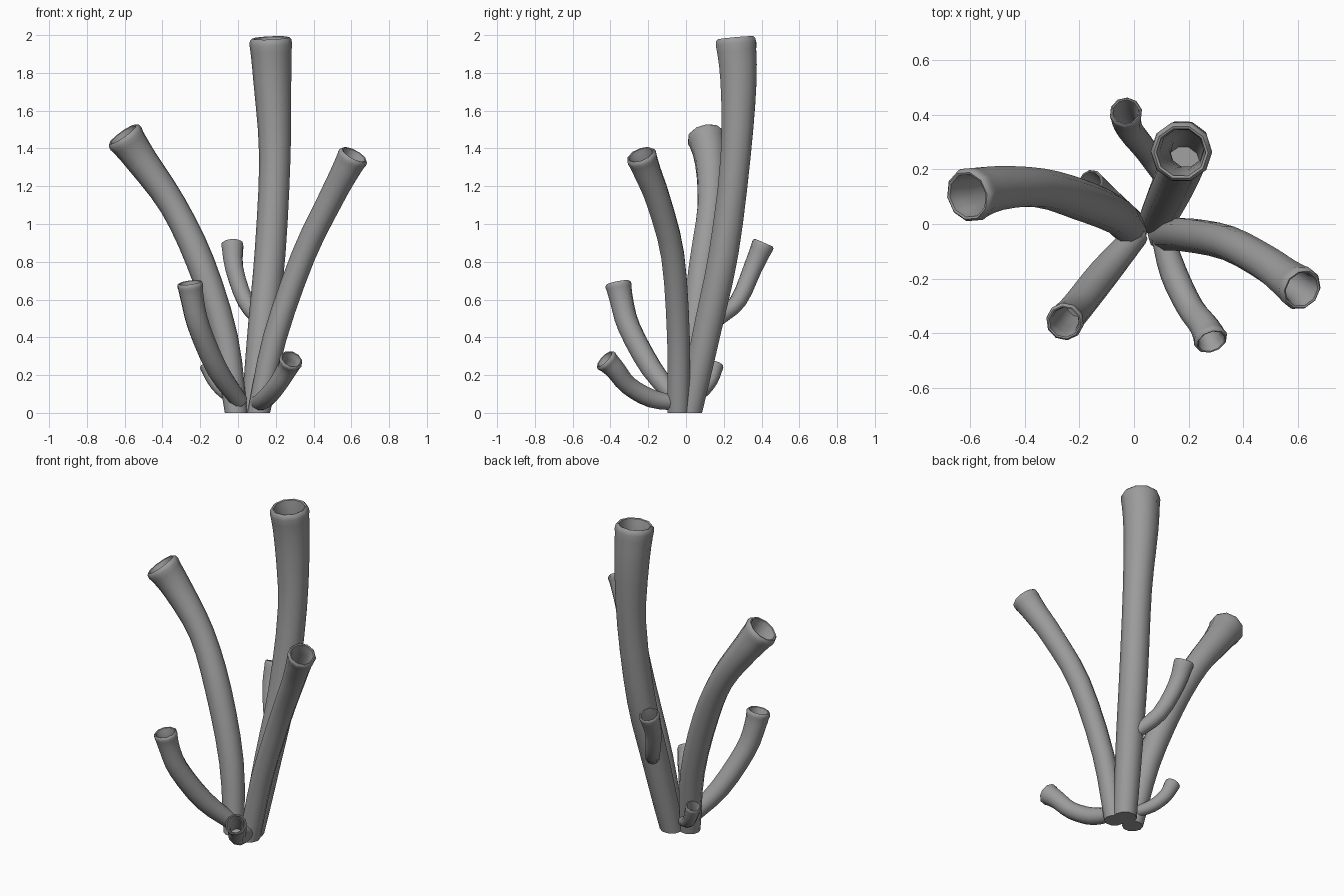
import bpy
import bmesh
from math import cos, sin, tau
from mathutils import Vector

if "Cube" in bpy.data.objects:
    bpy.data.objects.remove(bpy.data.objects["Cube"], do_unlink=True)

SIDES = 10
STEPS = 3

grey = bpy.data.materials.new("sponge grey")
grey.use_nodes = True
grey.diffuse_color = (0.33, 0.33, 0.33, 1)
grey.node_tree.nodes["Principled BSDF"].inputs["Base Color"].default_value = (0.33, 0.33, 0.33, 1)


def smooth_path(points):
    """Rounded path through (x, y, z, radius) points."""
    p = [Vector(q) for q in points]
    p = [2 * p[0] - p[1]] + p + [2 * p[-1] - p[-2]]
    path = []
    for a, b, c, d in zip(p, p[1:], p[2:], p[3:]):
        for i in range(STEPS):
            t = i / STEPS
            path.append(0.5 * (2 * b + (c - a) * t + (2 * a - 5 * b + 4 * c - d) * t ** 2
                               + (3 * b - a - 3 * c + d) * t ** 3))
    path.append(p[-2])
    return [q.to_3d() for q in path], [q.w for q in path]


def tube(name, points):
    """Flared tube with a rounded lip and a deep hollow that follows its path."""
    centres, radii = smooth_path(points)
    last = len(centres) - 1
    tangents = [(centres[min(i + 1, last)] - centres[max(i - 1, 0)]).normalized()
                for i in range(last + 1)]
    if centres[0].z == 0:
        tangents[0] = Vector((0, 0, 1))
    tip, axis, r = centres[-1], tangents[-1], radii[-1]
    outer = [ring for ring in zip(centres, tangents, radii)
             if (ring[0] - tip).length > 0.4 * r]
    rings = list(outer)
    # Lip
    for drop, scale in ((0.28, 1), (0.1, 0.97), (0, 0.88), (0.03, 0.8), (0.3, 0.76)):
        rings.append((tip - axis * r * drop, axis, r * scale))
    # Inner wall, down to a floor halfway along the tube
    for centre, direction, radius in reversed(outer[len(outer) // 2:]):
        rings.append((centre, direction, radius * 0.74))

    bm = bmesh.new()
    side = Vector((1, 0, 0))
    loops = []
    for centre, direction, radius in rings:
        side = (side - direction * side.dot(direction)).normalized()
        other = direction.cross(side)
        loops.append([bm.verts.new(centre + radius * (side * cos(tau * k / SIDES)
                                                      + other * sin(tau * k / SIDES)))
                      for k in range(SIDES)])
    for low, high in zip(loops, loops[1:]):
        for k in range(SIDES):
            n = (k + 1) % SIDES
            bm.faces.new((low[k], low[n], high[n], high[k]))
    bm.faces.new(loops[0][::-1])
    bm.faces.new(loops[-1])
    mesh = bpy.data.meshes.new(name)
    bm.to_mesh(mesh)
    bm.free()
    mesh.materials.append(grey)
    obj = bpy.data.objects.new(name, mesh)
    bpy.context.collection.objects.link(obj)
    bpy.ops.object.select_all(action='DESELECT')
    obj.select_set(True)
    bpy.context.view_layer.objects.active = obj
    bpy.ops.object.shade_smooth_by_angle(angle=0.9)


# Three main tubes rising from the base
tube("tall_tube", [(0.085, 0.02, 0, 0.068), (0.13, 0.115, 0.45, 0.078), (0.17, 0.2, 0.85, 0.082),
                   (0.195, 0.262, 1.35, 0.083), (0.182, 0.278, 1.75, 0.1),
                   (0.172, 0.262, 1.985, 0.113)])
tube("right_tube", [(-0.01, -0.025, 0, 0.06), (-0.07, 0.035, 0.4, 0.07), (-0.2, 0.09, 0.8, 0.075),
                    (-0.345, 0.132, 1.1, 0.073), (-0.51, 0.13, 1.335, 0.085),
                    (-0.61, 0.103, 1.475, 0.102)])
tube("left_tube", [(0.11, -0.04, 0, 0.06), (0.195, -0.04, 0.4, 0.063), (0.345, -0.07, 0.83, 0.064),
                   (0.485, -0.145, 1.12, 0.067), (0.56, -0.2, 1.265, 0.073),
                   (0.615, -0.24, 1.368, 0.083)])

# Side branches
tube("front_right_branch", [(0.01, -0.04, 0.06, 0.045), (-0.11, -0.18, 0.23, 0.058),
                            (-0.205, -0.3, 0.45, 0.06), (-0.24, -0.34, 0.59, 0.062),
                            (-0.255, -0.36, 0.69, 0.07)])
tube("front_left_branch", [(0.1, -0.03, 0.05, 0.04), (0.145, -0.18, 0.075, 0.05),
                           (0.205, -0.305, 0.145, 0.05), (0.258, -0.375, 0.23, 0.054),
                           (0.284, -0.431, 0.285, 0.064)])
tube("back_branch", [(0.12, 0.16, 0.49, 0.04), (0.04, 0.275, 0.59, 0.045),
                     (-0.02, 0.353, 0.765, 0.05), (-0.03, 0.412, 0.9, 0.06)])
tube("back_right_branch", [(0, 0.02, 0.07, 0.033), (-0.07, 0.08, 0.11, 0.037),
                           (-0.125, 0.13, 0.175, 0.04), (-0.16, 0.155, 0.26, 0.047)])
